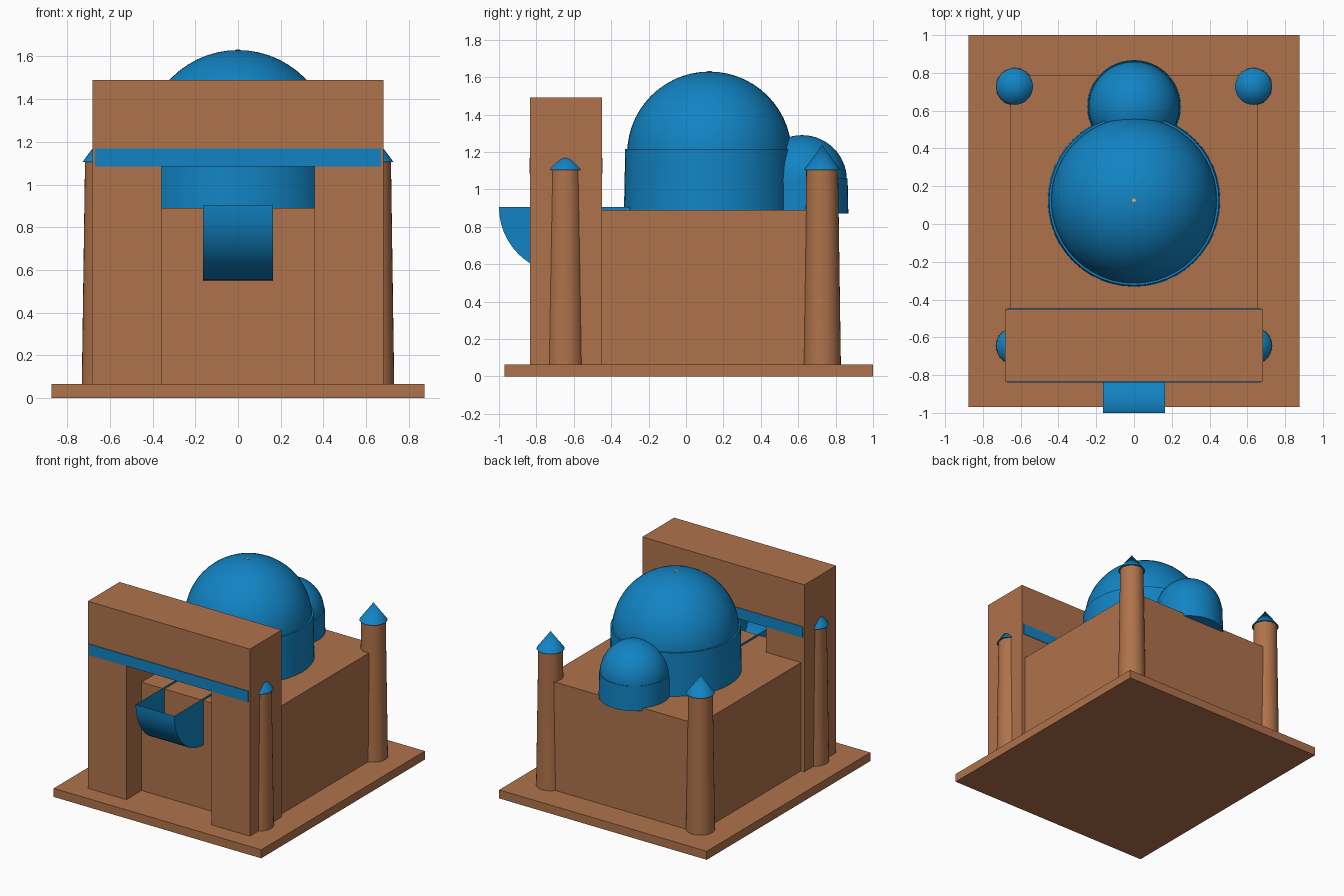
import bpy, bmesh, math

if "Cube" in bpy.data.objects:
    bpy.data.objects.remove(bpy.data.objects["Cube"])


def material(name, rgb):
    m = bpy.data.materials.new(name)
    m.diffuse_color = (*rgb, 1)
    m.use_nodes = True
    m.node_tree.nodes["Principled BSDF"].inputs["Base Color"].default_value = m.diffuse_color
    return m


BRICK = material("brick", (0.43, 0.17, 0.07))
BLUE = material("blue_tile", (0.006, 0.23, 0.55))
GOLD = material("gold", (0.8, 0.5, 0.08))


def finish(name, bm, mat, smooth=False):
    bmesh.ops.recalc_face_normals(bm, faces=bm.faces)
    me = bpy.data.meshes.new(name)
    bm.to_mesh(me)
    bm.free()
    me.materials.append(mat)
    ob = bpy.data.objects.new(name, me)
    bpy.context.collection.objects.link(ob)
    if smooth:
        bpy.ops.object.select_all(action='DESELECT')
        ob.select_set(True)
        bpy.context.view_layer.objects.active = ob
        bpy.ops.object.shade_smooth_by_angle(angle=math.radians(35))
    return ob


def extrude_profile(name, points, vec, mat):
    """Closed polygon swept along a vector."""
    bm = bmesh.new()
    face = bm.faces.new([bm.verts.new(p) for p in points])
    new = bmesh.ops.extrude_face_region(bm, geom=[face], use_keep_orig=True)["geom"]
    bmesh.ops.translate(bm, vec=vec, verts=[g for g in new if isinstance(g, bmesh.types.BMVert)])
    return finish(name, bm, mat)


def box(name, x, y0, y1, z0, z1, mat):
    pts = [(-x, y0, z0), (x, y0, z0), (x, y1, z0), (-x, y1, z0)]
    return extrude_profile(name, pts, (0, 0, z1 - z0), mat)


def lathe(name, x, y, profile, mat, sides=48):
    """Revolve (radius, z) points about a vertical axis."""
    bm = bmesh.new()
    vs = [bm.verts.new((r, 0, z)) for r, z in profile]
    es = [bm.edges.new(p) for p in zip(vs, vs[1:])]
    bmesh.ops.spin(bm, geom=vs + es, cent=(0, 0, 0), axis=(0, 0, 1),
                   angle=math.tau, steps=sides, use_duplicate=False)
    bmesh.ops.remove_doubles(bm, verts=bm.verts, dist=1e-5)
    ob = finish(name, bm, mat, True)
    ob.location = (x, y, 0)
    return ob


def dome(name, y, r, zc, rings=14):
    arc = [(r * math.cos(i * math.pi / 2 / rings), zc + r * math.sin(i * math.pi / 2 / rings))
           for i in range(rings)]
    return lathe(name, 0, y, arc + [(0, zc + r)], BLUE)


# Plinth and main hall
box("plinth", 0.875, -0.97, 1.0, 0, 0.065, BRICK)
box("main_hall", 0.655, -0.65, 0.785, 0.065, 0.89, BRICK)

# Portal with a tall rectangular opening, and its tile band
arch = [(-0.683, 0.065), (-0.358, 0.065), (-0.358, 1.1), (0.358, 1.1),
        (0.358, 0.065), (0.683, 0.065), (0.683, 1.49), (-0.683, 1.49)]
extrude_profile("portal", [(x, -0.833, z) for x, z in arch], (0, 0.383, 0), BRICK)
box("portal_tile_band", 0.67, -0.838, -0.446, 1.085, 1.168, BLUE)

# Half-round open-topped tile vault in the portal
bm = bmesh.new()
N = 24
ends = []
for x in (-0.163, 0.163):
    ends.append([bm.verts.new((x, -0.645 - 0.355 * math.cos(i * math.pi / N),
                               0.905 - 0.355 * math.sin(i * math.pi / N))) for i in range(N + 1)])
    bm.faces.new(ends[-1])
a, b = ends
for i in range(N):
    bm.faces.new((a[i], a[i + 1], b[i + 1], b[i]))
finish("portal_vault", bm, BLUE, True)

# Main dome and smaller rear dome on their drums
lathe("main_drum", 0, 0.125, [(0, 0.87), (0.457, 0.87), (0.45, 1.217), (0, 1.217)], BLUE)
dome("main_dome", 0.125, 0.44, 1.19)
lathe("rear_drum", 0, 0.62, [(0, 0.87), (0.248, 0.87), (0.244, 1.057), (0, 1.057)], BLUE)
dome("rear_dome", 0.62, 0.24, 1.05)
lathe("finial", 0, 0.125, [(0, 1.55), (0.01, 1.55), (0.01, 1.632), (0, 1.632)], GOLD, 12)

# Four tapered corner towers with cone caps
for x in (-0.632, 0.632):
    for y in (-0.645, 0.728):
        lathe("corner_tower", x, y, [(0, 0.065), (0.1, 0.065), (0.085, 1.107), (0, 1.107)], BRICK, 32)
        lathe("tower_cap", x, y, [(0, 1.105), (0.097, 1.105), (0, 1.237)], BLUE, 32)
